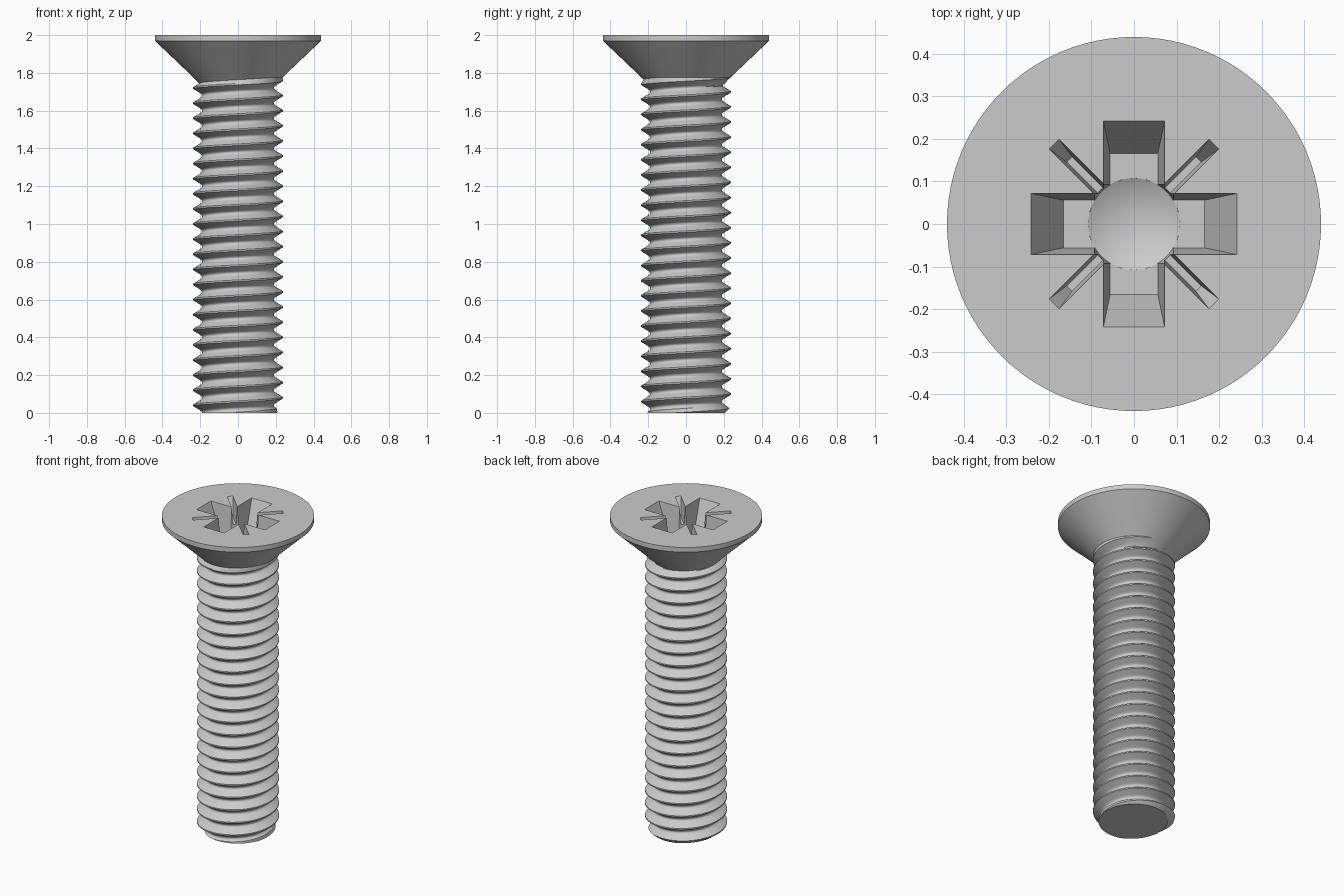
import bpy, bmesh, math

if "Cube" in bpy.data.objects:
    bpy.data.objects.remove(bpy.data.objects["Cube"])

N = 96              # sides around the axis
PITCH = 0.08
Z_NECK = 1.775      # thread meets head
PROFILE = [(0.0, 0.237), (0.004, 0.237), (0.024, 0.204), (0.030, 0.195), (0.035, 0.191), (0.04, 0.190)]
OFFSETS = [-0.035, -0.030, -0.024, -0.004, 0.004, 0.024, 0.030, 0.035, 0.04]
P = len(OFFSETS)


def radius(turn, z):
    """Radius of the threaded shank at a fraction of a turn and height."""
    d = (z - turn * PITCH) % PITCH
    d = min(d, PITCH - d)
    r = PROFILE[-1][1]
    for (d0, r0), (d1, r1) in zip(PROFILE, PROFILE[1:]):
        if d <= d1:
            r = r0 + (r1 - r0) * (d - d0) / (d1 - d0)
            break
    r = min(r, 0.205 + z)                     # chamfered tip
    r = max(r, 0.235 + z - Z_NECK)            # underside of the head
    return 0.235 if z >= Z_NECK else r


def make_object(name, bm):
    bmesh.ops.recalc_face_normals(bm, faces=bm.faces)
    me = bpy.data.meshes.new(name)
    bm.to_mesh(me)
    bm.free()
    ob = bpy.data.objects.new(name, me)
    bpy.context.collection.objects.link(ob)
    return ob


def ring(bm, r, z, n=N):
    return [bm.verts.new((r * math.cos(2 * math.pi * i / n), r * math.sin(2 * math.pi * i / n), z))
            for i in range(n)]


def bridge(bm, a, b):
    n = len(a)
    for i in range(n):
        k = (i + 1) % n
        bm.faces.new((a[i], a[k], b[k], b[i]))


# threaded shank: columns of points that follow the helix, clamped at tip and neck
bm = bmesh.new()
turns = range(-2, 25)
cols = []
for i in range(N):
    t = i / N
    col = []
    for k in turns:
        for o in OFFSETS:
            z = min(max(k * PITCH + o + t * PITCH, 0), Z_NECK)
            r = radius(t, z)
            a = 2 * math.pi * t
            col.append(bm.verts.new((r * math.cos(a), r * math.sin(a), z)))
    cols.append(col)
M = len(cols[0])
for i in range(N):
    a, b = cols[i], cols[(i + 1) % N]
    s = P if i == N - 1 else 0
    for j in range(M - 1 - s):
        bm.faces.new((a[j], b[j + s], b[j + 1 + s], a[j + 1]))

# tip cap, countersunk head and flat top
bm.faces.new(ring(bm, radius_tip := 0.19, 0))
bridge(bm, ring(bm, radius_tip, 0), [c[0] for c in cols])
neck, rim, top = ring(bm, 0.235, Z_NECK), ring(bm, 0.44, 1.97), ring(bm, 0.44, 2.0)
bridge(bm, neck, rim)
bridge(bm, rim, top)
bm.faces.new(top)
bmesh.ops.remove_doubles(bm, verts=bm.verts, dist=0.00002)
screw = make_object("countersunk_screw", bm)

# recess cutters
DEPTH = 0.18


def taper_box(name, top, bottom, depth, angle):
    """Box along an angle, half sizes given at the head surface and at the floor."""
    bm = bmesh.new()
    loops = []
    for f in (-0.15, 1):
        x, y = (top[i] + (bottom[i] - top[i]) * f for i in (0, 1))
        c, s = math.cos(angle), math.sin(angle)
        loops.append([bm.verts.new((u * x * c - v * y * s, u * x * s + v * y * c, 2 - depth * f))
                      for u, v in ((1, 1), (-1, 1), (-1, -1), (1, -1))])
    bridge(bm, *loops)
    bm.faces.new(loops[0])
    bm.faces.new(loops[1])
    return make_object(name, bm)


# round core with a conical floor
bm = bmesh.new()
upper, lower = ring(bm, 0.119, 2.02, 48), ring(bm, 0.108, 2 - DEPTH - 0.002, 48)
bridge(bm, upper, lower)
bm.faces.new(upper)
tip = bm.verts.new((0, 0, 2 - DEPTH - 0.06))
for i in range(48):
    bm.faces.new((lower[i], lower[(i + 1) % 48], tip))
cutters = [make_object("core_cutter", bm)]

# four wide wings and four thin diagonal slits
for i in range(2):
    cutters.append(taper_box("wing_cutter", (0.242, 0.072), (0.166, 0.056), DEPTH, i * math.pi / 2))
for i in range(2):
    cutters.append(taper_box("slit_cutter", (0.266, 0.0165), (0.215, 0.009), 0.11, math.pi / 4 + i * math.pi / 2))

bpy.context.view_layer.objects.active = screw
for c in cutters:
    c.hide_render = True
    m = screw.modifiers.new("recess", 'BOOLEAN')
    m.operation = 'DIFFERENCE'
    m.solver = 'EXACT'
    m.object = c
    bpy.ops.object.modifier_apply(modifier=m.name)
for c in cutters:
    bpy.data.objects.remove(c)

bpy.ops.object.select_all(action='DESELECT')
screw.select_set(True)
bpy.ops.object.shade_smooth_by_angle(angle=math.radians(28))
